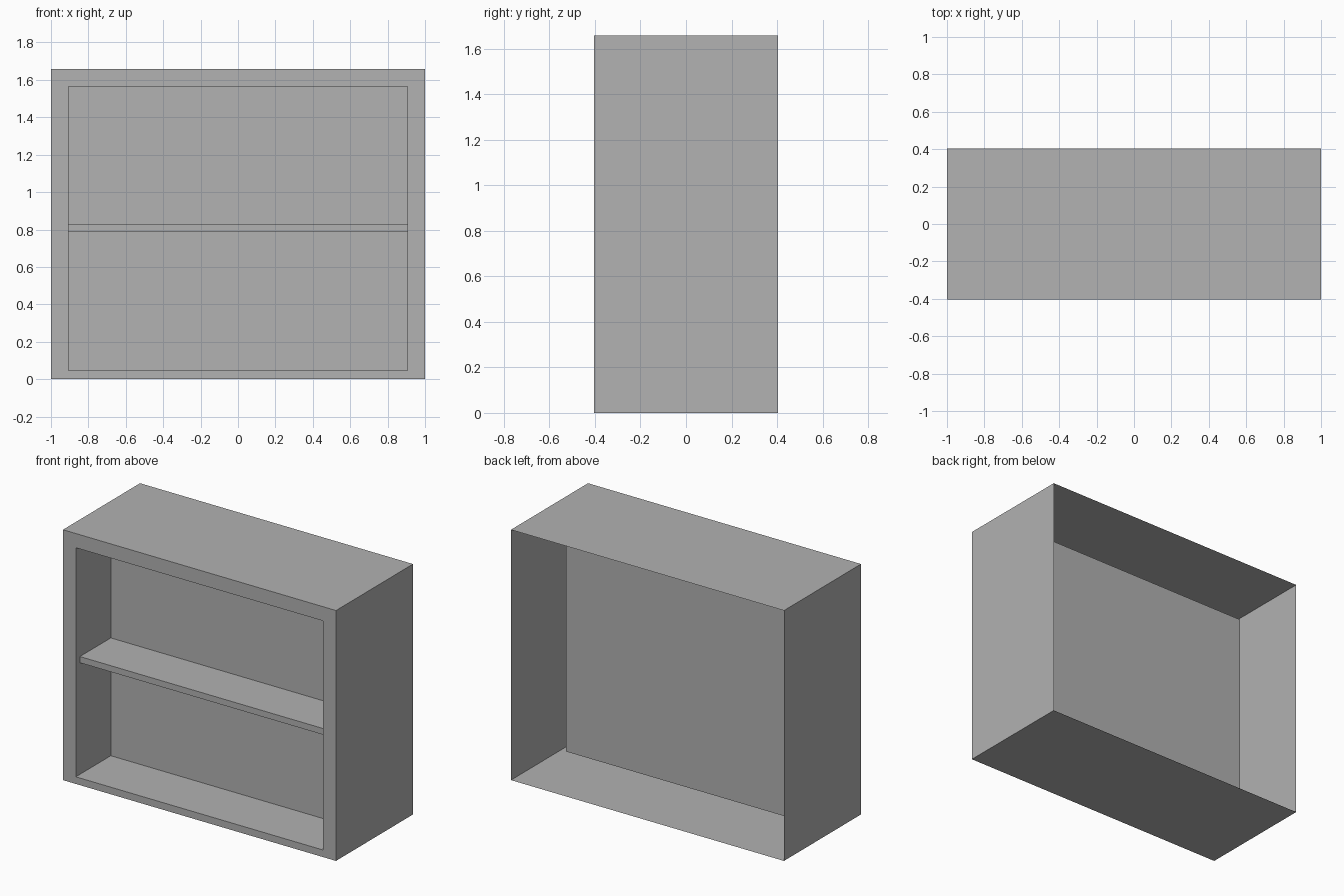
import bpy
import bmesh

if "Cube" in bpy.data.objects:
    bpy.data.objects.remove(bpy.data.objects["Cube"], do_unlink=True)

WIDTH, DEPTH, HEIGHT = 2.0, 0.806, 1.658
FRONT = -DEPTH / 2
PANEL_Y = -0.037           # recessed back panel
FRAME, SILL = 0.094, 0.047  # frame width at sides and top, and at the bottom

grey = bpy.data.materials.new("plain grey")
grey.use_nodes = True
colour = (0.445, 0.445, 0.445, 1)
grey.diffuse_color = colour
grey.node_tree.nodes["Principled BSDF"].inputs["Base Color"].default_value = colour


def box(bm, low, high):
    """Add a box between two opposite corners."""
    verts = bmesh.ops.create_cube(bm, size=1)["verts"]
    for v in verts:
        v.co = [lo if c < 0 else hi for c, lo, hi in zip(v.co, low, high)]
    bm.normal_update()


def finish(bm, name):
    mesh = bpy.data.meshes.new(name)
    bm.to_mesh(mesh)
    bm.free()
    mesh.materials.append(grey)
    bpy.context.collection.objects.link(bpy.data.objects.new(name, mesh))


# Cabinet: thin outer shell, open behind, with a framed recess in front
bm = bmesh.new()
box(bm, (-WIDTH / 2, FRONT, 0), (WIDTH / 2, -FRONT, HEIGHT))
front = min(bm.faces, key=lambda f: f.normal.y)
rear = max(bm.faces, key=lambda f: f.normal.y)
bmesh.ops.delete(bm, geom=[rear], context='FACES_ONLY')
bmesh.ops.inset_region(bm, faces=[front], thickness=FRAME, use_even_offset=True)
for v in front.verts:
    if v.co.z < HEIGHT / 2:
        v.co.z = SILL
recess = bmesh.ops.extrude_face_region(bm, geom=[front])["geom"]
for v in recess:
    if isinstance(v, bmesh.types.BMVert):
        v.co.y = PANEL_Y
if front.is_valid:
    bmesh.ops.delete(bm, geom=[front], context='FACES_ONLY')
finish(bm, "cabinet_shell")

# Shelf across the middle of the recess
bm = bmesh.new()
inner = WIDTH / 2 - FRAME
box(bm, (-inner, FRONT + 0.043, 0.786), (inner, PANEL_Y, 0.827))
finish(bm, "shelf")
